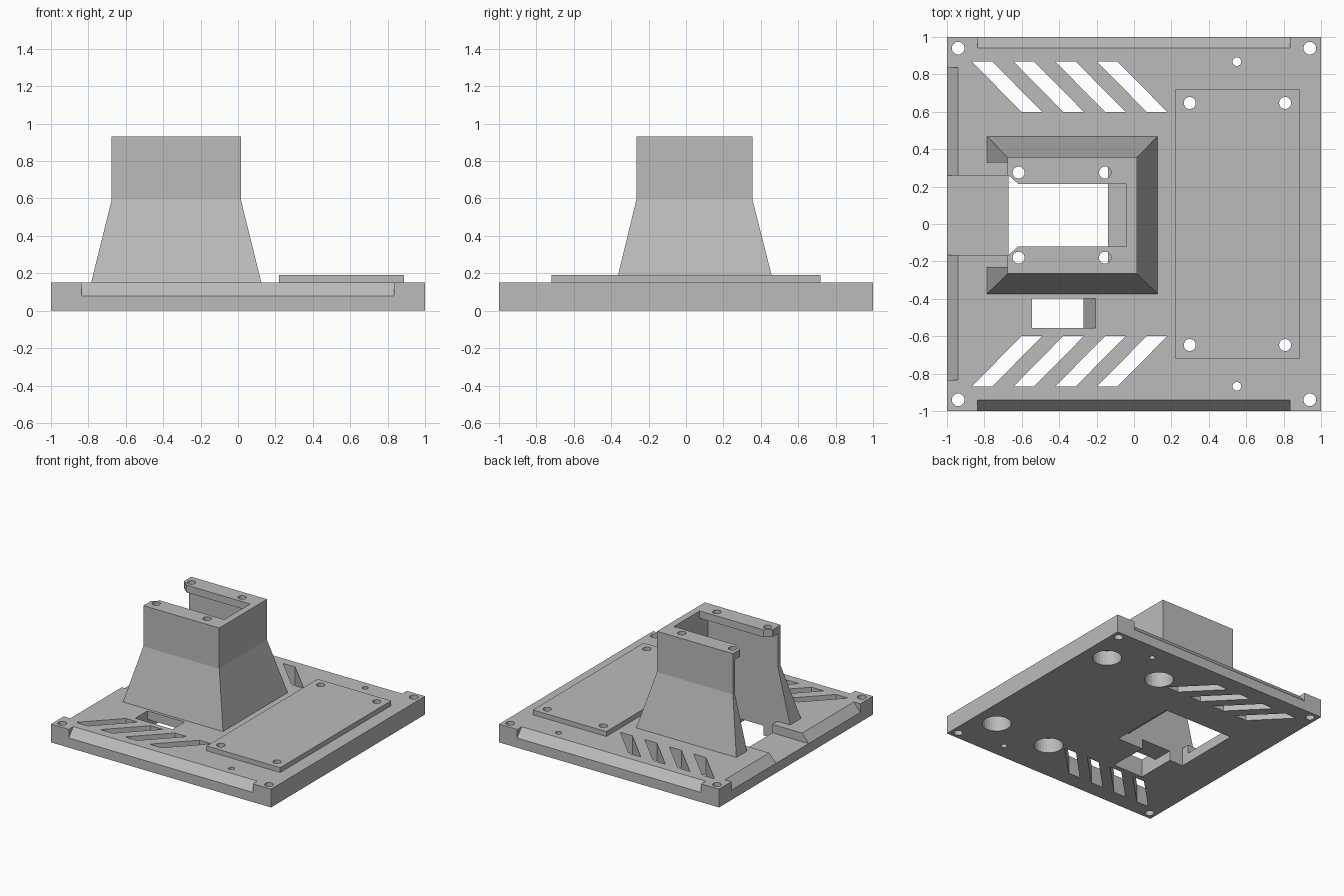
import bpy, bmesh, math
from mathutils import Vector

if "Cube" in bpy.data.objects:
    bpy.data.objects.remove(bpy.data.objects["Cube"])

grey = bpy.data.materials.new("light grey")
grey.diffuse_color = (0.5, 0.5, 0.5, 1)
grey.use_nodes = True
grey.node_tree.nodes["Principled BSDF"].inputs["Base Color"].default_value = grey.diffuse_color


def make(name, bm):
    bmesh.ops.recalc_face_normals(bm, faces=bm.faces)
    me = bpy.data.meshes.new(name)
    bm.to_mesh(me)
    bm.free()
    ob = bpy.data.objects.new(name, me)
    bpy.context.collection.objects.link(ob)
    me.materials.append(grey)
    return ob


def loft(name, rings):
    """Closed solid through rings of equal point count."""
    bm = bmesh.new()
    vs = [[bm.verts.new(p) for p in r] for r in rings]
    n = len(vs[0])
    bm.faces.new(vs[0])
    bm.faces.new(vs[-1])
    for a, b in zip(vs, vs[1:]):
        for i in range(n):
            j = (i + 1) % n
            bm.faces.new((a[i], a[j], b[j], b[i]))
    return make(name, bm)


def prism(name, pts, axis, lo, hi):
    place = {"x": lambda u, v, t: (t, u, v),
             "y": lambda u, v, t: (u, t, v),
             "z": lambda u, v, t: (u, v, t)}[axis]
    return loft(name, [[place(u, v, t) for u, v in pts] for t in (lo, hi)])


def rect(x0, x1, y0, y1):
    return [(x0, y0), (x1, y0), (x1, y1), (x0, y1)]


def box(name, x0, x1, y0, y1, z0, z1):
    return prism(name, rect(x0, x1, y0, y1), "z", z0, z1)


def drill(x, y, r, z0, z1, n=24):
    pts = [(x + r * math.cos(2 * math.pi * i / n), y + r * math.sin(2 * math.pi * i / n))
           for i in range(n)]
    return prism("drill_cutter", pts, "z", z0, z1)


def cut(ob, cutters):
    for c in cutters:
        c.hide_render = True
        m = ob.modifiers.new("cut", "BOOLEAN")
        m.operation = "DIFFERENCE"
        m.solver = "EXACT"
        m.object = c
        bpy.context.view_layer.objects.active = ob
        bpy.ops.object.modifier_apply(modifier=m.name)
        bpy.data.objects.remove(c)


# Base plate
base = box("base_plate", -1, 1, -1, 1, 0, 0.15)
cuts = []

# Bevelled strips along the front, back and left edges
wedge = [(-1.01, 0.068), (-0.93, 0.162), (-1.01, 0.162)]
cuts.append(prism("bevel_cutter", wedge, "x", -0.838, 0.835))
cuts.append(prism("bevel_cutter", [(-u, v) for u, v in wedge], "x", -0.838, 0.835))
cuts.append(prism("bevel_cutter", wedge, "y", -0.835, 0.838))

# Slanted vents, corner holes, pin holes and pad screw bores
for s in (1, -1):
    for i in range(4):
        d = 0.223 * i
        pts = [(-0.866, 0.868), (-0.757, 0.868), (-0.49, 0.598), (-0.6, 0.598)]
        cuts.append(prism("vent_cutter", [(x + d, s * y) for x, y in pts], "z", -0.1, 0.3))
    for x in (-0.94, 0.94):
        cuts.append(drill(x, s * 0.94, 0.034, -0.1, 0.3))
    cuts.append(drill(0.55, s * 0.868, 0.023, -0.1, 0.3))
    for x in (0.298, 0.808):
        cuts.append(drill(x, s * 0.647, 0.11, -0.1, 0.125, 32))
        cuts.append(drill(x, s * 0.647, 0.032, 0.05, 0.3))

# Tower opening, cable channel on the left, passage on the underside
cuts.append(box("opening_cutter", -0.67, -0.14, -0.23, 0.33, -0.1, 0.3))
cuts.append(box("channel_cutter", -1.1, -0.6, -0.165, 0.26, 0.08, 0.3))
cuts.append(box("recess_cutter", -0.3, -0.04, -0.23, 0.33, -0.1, 0.08))
cuts.append(box("passage_cutter", -0.545, -0.275, -0.5, -0.2, -0.1, 0.08))

# Cable slot with one sloped end
slot = [(-0.545, -0.05), (-0.292, -0.05), (-0.185, 0.2), (-0.545, 0.2)]
cuts.append(prism("slot_cutter", slot, "y", -0.555, -0.397))
cut(base, cuts)

# Raised mounting pad
pad = box("mounting_pad", 0.22, 0.888, -0.72, 0.72, 0.15, 0.19)
cut(pad, [drill(x, y, 0.032, 0.1, 0.3) for x in (0.298, 0.808) for y in (-0.647, 0.647)])

# Tapered tower with straight upper part
rings = []
for z, r in ((0.15, (-0.785, 0.125, -0.373, 0.468)),
             (0.595, (-0.675, 0.015, -0.265, 0.355)),
             (0.93, (-0.675, 0.015, -0.265, 0.355))):
    rings.append([(x, y, z) for x, y in rect(*r)])
tower = loft("tower", rings)

# Hollow inside open to the left, with a slotted flange on top
flange_slot = [(-0.8, -0.165), (-0.67, -0.165), (-0.62, -0.12), (-0.04, -0.12),
               (-0.04, 0.215), (-0.62, 0.215), (-0.67, 0.26), (-0.8, 0.26)]
tower_cuts = [box("hollow_cutter", -0.9, -0.04, -0.23, 0.33, 0.1, 0.87),
              prism("flange_cutter", flange_slot, "z", 0.8, 1.0)]
for x in (-0.617, -0.155):
    for y in (0.275, -0.18):
        tower_cuts.append(drill(x, y, 0.032, 0.82, 1.0))
cut(tower, tower_cuts)
